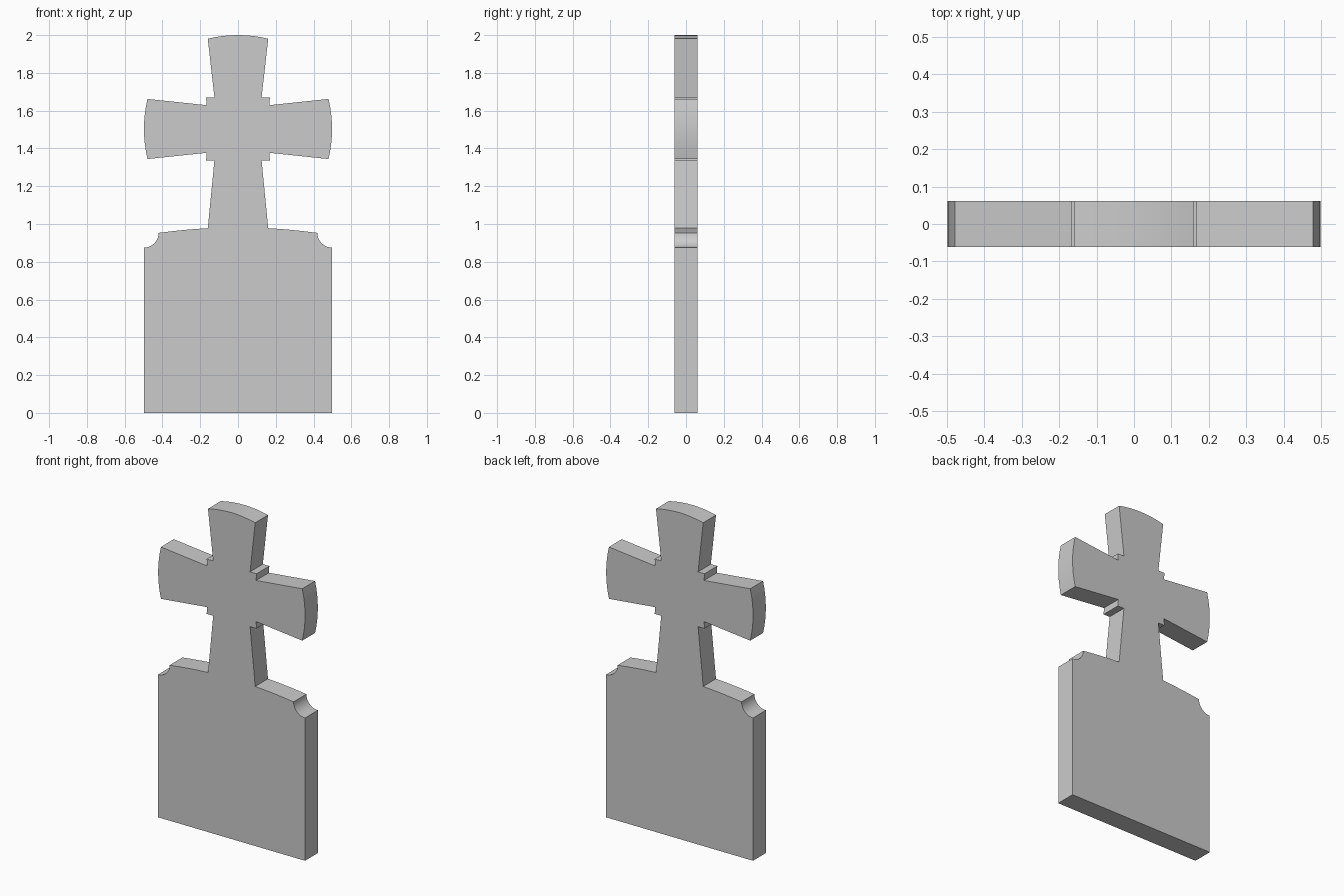
import bpy, bmesh, math

if "Cube" in bpy.data.objects:
    bpy.data.objects.remove(bpy.data.objects["Cube"])

DEPTH = 0.124     # slab thickness
CZ = 1.503        # height of the cross centre


def arc(p, q, bulge, n=8):
    """Points from p to q along a shallow arc bulging to the right-hand side of travel."""
    dx, dz = q[0] - p[0], q[1] - p[1]
    length = math.hypot(dx, dz)
    half = length / 2
    r = (half * half + bulge * bulge) / (2 * bulge)
    out = []
    for i in range(n + 1):
        s = -half + length * i / n
        h = math.sqrt(r * r - s * s) - (r - bulge)
        t = i / n
        out.append((p[0] + dx * t + dz / length * h,
                    p[1] + dz * t - dx / length * h))
    return out


# tablet: straight side, scooped shoulder, gently domed top
half = [(0.498, 0.0)]
for i in range(11):
    a = math.radians(-90 - 90 * i / 10)
    half.append((0.498 + 0.078 * math.cos(a), 0.953 + 0.078 * math.sin(a)))
half += [(x, 0.982 - x * x / 6.0) for x in (0.355, 0.29, 0.225, 0.16)]

# lower limb of the cross, then the stepped inner corner
half += [(0.125, CZ - 0.168), (0.169, CZ - 0.168), (0.166, CZ - 0.126)]

# side arm with curved end
half += arc((0.479, CZ - 0.159), (0.479, CZ + 0.159), 0.019)

# upper stepped corner and the top limb with curved end
half += [(0.166, CZ + 0.126), (0.169, CZ + 0.168), (0.125, CZ + 0.168)]
crown = arc((0.16, 1.981), (-0.16, 1.981), 0.019)

# mirror the half outline and extrude it into a slab
outline = half + crown + [(-x, z) for x, z in reversed(half)]
bm = bmesh.new()
face = bm.faces.new([bm.verts.new((x, -DEPTH / 2, z)) for x, z in outline])
ext = bmesh.ops.extrude_face_region(bm, geom=[face], use_keep_orig=True)
verts = [g for g in ext["geom"] if isinstance(g, bmesh.types.BMVert)]
bmesh.ops.translate(bm, verts=verts, vec=(0, DEPTH, 0))
bmesh.ops.recalc_face_normals(bm, faces=bm.faces)
mesh = bpy.data.meshes.new("cross_headstone")
bm.to_mesh(mesh)
bm.free()

headstone = bpy.data.objects.new("cross_headstone", mesh)
bpy.context.collection.objects.link(headstone)
bpy.context.view_layer.objects.active = headstone
headstone.select_set(True)
bpy.ops.object.shade_smooth_by_angle(angle=math.radians(30))
